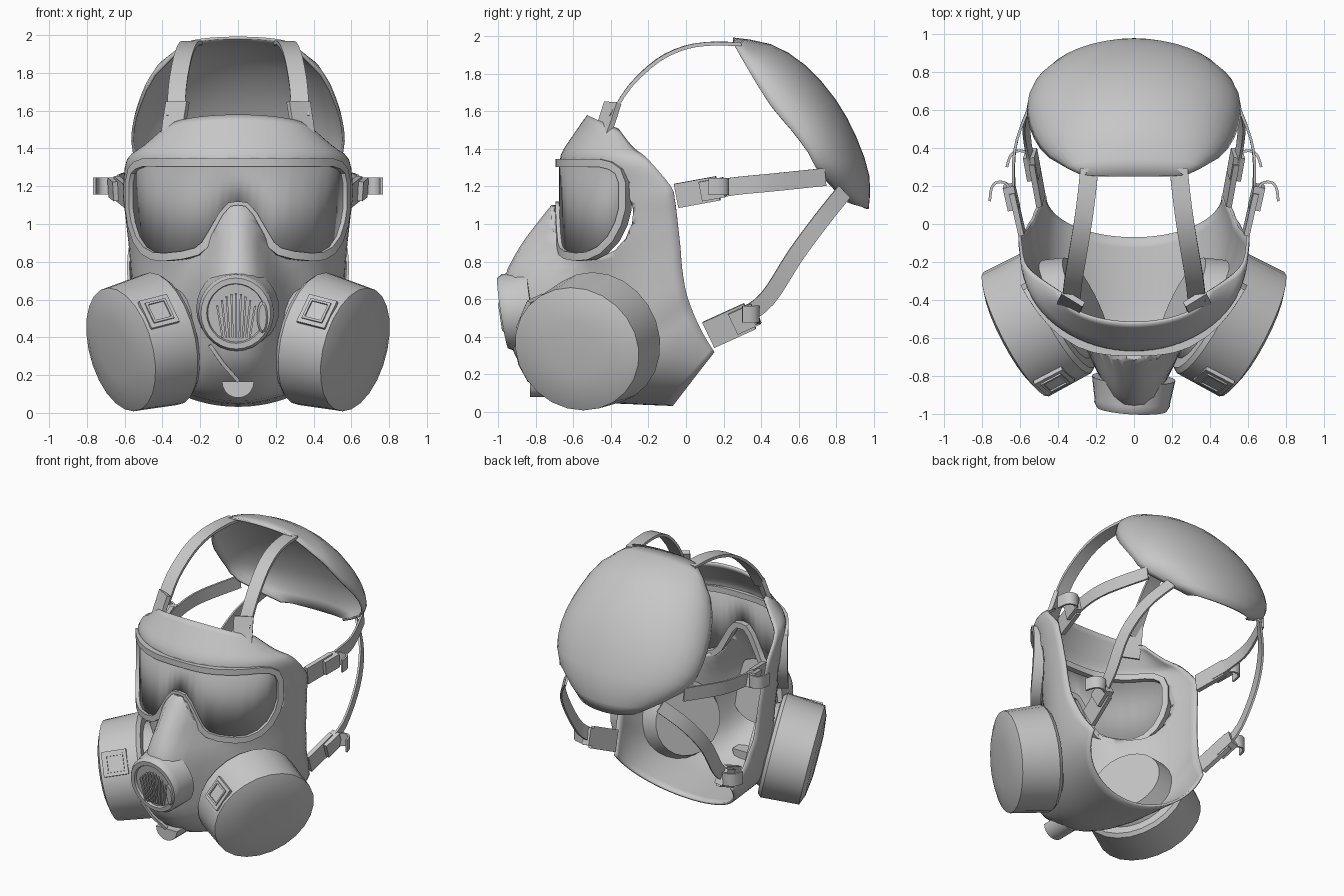
import bpy, bmesh, math
from mathutils import Vector

if "Cube" in bpy.data.objects:
    bpy.data.objects.remove(bpy.data.objects["Cube"])


def material(name, v):
    m = bpy.data.materials.new(name)
    m.diffuse_color = (v, v, v, 1)
    m.use_nodes = True
    m.node_tree.nodes["Principled BSDF"].inputs["Base Color"].default_value = m.diffuse_color
    return m


RUBBER = material("grey rubber", 0.57)
GLASS = material("dark grey lens", 0.42)


def finish(name, verts, faces, mat=RUBBER, mirror=False, shell=0.0, angle=35):
    """Make an object from points and faces, clean normals, shade by angle."""
    me = bpy.data.meshes.new(name)
    me.from_pydata([tuple(v) for v in verts], [], faces)
    bm = bmesh.new()
    bm.from_mesh(me)
    bmesh.ops.recalc_face_normals(bm, faces=bm.faces)
    bm.to_mesh(me)
    bm.free()
    me.materials.append(mat)
    ob = bpy.data.objects.new(name, me)
    bpy.context.collection.objects.link(ob)
    bpy.ops.object.select_all(action='DESELECT')
    ob.select_set(True)
    bpy.context.view_layer.objects.active = ob
    bpy.ops.object.shade_smooth_by_angle(angle=math.radians(angle))
    if shell:
        s = ob.modifiers.new("Shell", 'SOLIDIFY')
        s.thickness, s.offset = shell, 0
    if mirror:
        ob.modifiers.new("Mirror", 'MIRROR')
    return ob


def spline(pts, n):
    """Catmull-Rom refinement of tuples of any length."""
    out = []
    for i in range(len(pts) - 1):
        a, b, c, d = (pts[max(i - 1, 0)], pts[i], pts[i + 1],
                      pts[min(i + 2, len(pts) - 1)])
        for k in range(n):
            t = k / n
            out.append(tuple(0.5 * (2 * q + (r - p) * t + (2 * p - 5 * q + 4 * r - s) * t * t
                                    + (3 * q - p - 3 * r + s) * t ** 3)
                             for p, q, r, s in zip(a, b, c, d)))
    return out + [tuple(pts[-1])]


def loft(name, rows, half, sub, shell):
    """Rows: centre y, centre z, half width, edge y, edge z, bulge, bulge width."""
    verts, faces = [], []
    rows = spline(rows, sub)
    w = 2 * half + 1
    for yc, zc, hw, ye, ze, b, bw in rows:
        for i in range(w):
            t = (i - half) / half * math.pi / 2
            x, s = hw * math.sin(t), 1 - math.cos(t)
            y = yc + (ye - yc) * s - b * math.exp(-abs(x / bw) ** 3)
            verts.append((x, y, zc + (ze - zc) * s))
    for r in range(len(rows) - 1):
        for i in range(w - 1):
            a = r * w + i
            faces.append((a, a + 1, a + w + 1, a + w))
    return finish(name, verts, faces, shell=shell, angle=60)


def sweep(name, path, normal, width, thick, closed=False, mirror=False, sub=1):
    """Flat band along a path; normal(p, tangent) gives its facing direction."""
    pts = [Vector(p) for p in (spline(path, sub) if sub > 1 else path)]
    n = len(pts)
    verts, faces = [], []
    for i, p in enumerate(pts):
        if closed:
            t = pts[(i + 1) % n] - pts[i - 1]
        else:
            t = pts[min(i + 1, n - 1)] - pts[max(i - 1, 0)]
        t.normalize()
        nor = Vector(normal(p, t))
        nor = (nor - t * nor.dot(t)).normalized()
        side = t.cross(nor)
        for a, b in ((-1, -1), (1, -1), (1, 1), (-1, 1)):
            verts.append(p + side * (a * width / 2) + nor * (b * thick / 2))
    for i in range(n if closed else n - 1):
        j = (i + 1) % n
        for k in range(4):
            m = (k + 1) % 4
            faces.append((i * 4 + k, i * 4 + m, j * 4 + m, j * 4 + k))
    if not closed:
        faces += [(0, 1, 2, 3), tuple(4 * n - 4 + k for k in range(4))]
    return finish(name, verts, faces, mirror=mirror)


def turned(name, centre, axis, rings, seg=24, mirror=False):
    """Stack of ellipses along an axis: (offset, side radius, upright radius)."""
    c, n = Vector(centre), Vector(axis).normalized()
    v = (Vector((0, 0, 1)) - n * n.z).normalized()
    u = v.cross(n)
    verts, faces = [], []
    for off, ru, rv in rings:
        for i in range(seg):
            a = 2 * math.pi * i / seg
            verts.append(c + n * off + u * (ru * math.cos(a)) + v * (rv * math.sin(a)))
    for r in range(len(rings) - 1):
        for i in range(seg):
            j = (i + 1) % seg
            faces.append((r * seg + i, r * seg + j, (r + 1) * seg + j, (r + 1) * seg + i))
    faces += [tuple(range(seg)), tuple((len(rings) - 1) * seg + i for i in range(seg))]
    return finish(name, verts, faces, mirror=mirror), c, n, u, v


def prism(name, outline, y0, y1):
    n = len(outline)
    verts = [(x, y, z) for y in (y0, y1) for x, z in outline]
    faces = [tuple(range(n)), tuple(range(n, 2 * n))]
    faces += [(i, (i + 1) % n, n + (i + 1) % n, n + i) for i in range(n)]
    return finish(name, verts, faces)


# Face piece: chin edge, snout, eye level and forehead
face = loft("face_piece", [
    (-.07, .04, .47, .15, .32, 0, .30), (-.30, .05, .50, .10, .40, 0, .30),
    (-.50, .07, .52, .06, .48, .08, .30), (-.58, .16, .53, .03, .55, .18, .28),
    (-.60, .30, .55, .00, .64, .30, .25), (-.60, .50, .56, -.02, .76, .355, .23),
    (-.61, .70, .57, -.03, .88, .35, .20), (-.64, .87, .58, -.04, .97, .24, .14),
    (-.65, 1.02, .59, -.05, 1.06, .12, .11), (-.65, 1.14, .60, -.06, 1.13, .03, .08),
    (-.66, 1.25, .60, -.08, 1.20, 0, .08), (-.66, 1.36, .58, -.20, 1.34, 0, .08),
    (-.60, 1.46, .50, -.28, 1.40, 0, .08), (-.52, 1.575, .38, -.36, 1.50, 0, .08),
], 18, 3, 0.016)

# Lens: x, lower z, upper z of the right half
half = [(0, 1.1, 1.325), (.04, 1.095, 1.325), (.08, 1.05, 1.325), (.13, .96, 1.325),
        (.17, .89, 1.325), (.21, .855, 1.325), (.28, .835, 1.325), (.37, .825, 1.325),
        (.43, .83, 1.325), (.48, .86, 1.325), (.52, .92, 1.31), (.545, 1.0, 1.28),
        (.557, 1.08, 1.22)]
strips = [(-x, a, b) for x, a, b in half[:0:-1]] + half


def lens_y(x):
    return -.67 + .36 * (abs(x) / .57) ** 3


def lens_normal(p, t):
    return (math.copysign(1.08 / .57 * (p.x / .57) ** 2, p.x), -1, 0)


lens_verts = [(x, lens_y(x), z) for x, a, b in strips for z in (a, b)]
finish("lens", lens_verts, [(2 * i, 2 * i + 2, 2 * i + 3, 2 * i + 1)
                            for i in range(len(strips) - 1)], GLASS, shell=0.01)
outline = [(x, a) for x, a, b in strips] + [(x, b) for x, a, b in strips[::-1]]
sweep("lens_rim", [(x, lens_y(x) + .01, z) for x, z in outline], lens_normal,
      .042, .07, closed=True)

# Eye opening behind the lens
cutter = prism("eye_opening_cutter", outline, -1.2, -.15)
cutter.hide_render = True
cutter.hide_viewport = False
cutter.display_type = 'WIRE'
cut = face.modifiers.new("Eye opening", 'BOOLEAN')
cut.object, cut.operation, cut.solver = cutter, 'DIFFERENCE', 'EXACT'

# Filter drums with a square framed plate on the rim
_, c, n, u, v = turned("filter_drum", (.62, -.58, .335), (.86, -.45, -.22), [
    (-.42, .24, .24), (-.29, .29, .29), (-.285, .345, .34), (-.26, .365, .36),
    (0, .37, .335), (.025, .30, .27), (.04, .16, .15)], mirror=True)
f = u if u.y < 0 else -u
a = math.radians(30)
out = f * math.cos(a) + v * math.sin(a)
around = v * math.cos(a) - f * math.sin(a)
pc = c - n * .105 + out * .36
sweep("filter_plate", [pc - around * .085, pc + around * .085],
      lambda p, t: out, .17, .022, mirror=True)
ring = [pc + out * .01 + around * (i * .055) + n * (j * .055)
        for i, j in ((-1, -1), (1, -1), (1, 1), (-1, 1))]
sweep("filter_plate_frame", ring, lambda p, t: out, .018, .02, closed=True, mirror=True)

# Breathing valve with grille and side knob
vc = (-.01, -.95, .53)
turned("valve", vc, (-.06, -.98, -.15), [
    (-.14, .22, .22), (-.02, .20, .205), (.0, .20, .205), (.025, .185, .19),
    (.025, .155, .16), (.008, .15, .155)], seg=28)
for i in range(-4, 5):
    top = .10 - .004 * i * i
    sweep("grille_bar", [(vc[0] + i * .018, -.967 + .153 * .13, vc[2] - .13),
                         (vc[0] + i * .025, -.967 - .153 * top, vc[2] + top)],
          lambda p, t: (0, -1, 0), .010, .022)
turned("valve_knob", (.13, -.96, .51), (0, -1, -.15),
       [(-.03, .03, .085), (.02, .03, .085), (.03, .02, .07)], seg=16)

# Chin lever and half-round tab
sweep("chin_lever", [(-.15, -.90, .36), (-.08, -.88, .26), (0, -.83, .17)],
      lambda p, t: (0, -1, 0), .02, .025)
prism("chin_tab", [(.085 * math.cos(t), .165 + .085 * math.sin(t))
                   for t in [math.pi + math.pi * k / 10 for k in range(11)]], -.83, -.66)

# Head pad at the back
loft("head_pad", [
    (.25, 1.985, .27, .26, 1.95, 0, 1), (.45, 1.95, .44, .35, 1.79, 0, 1),
    (.63, 1.84, .52, .45, 1.63, 0, 1), (.79, 1.66, .555, .56, 1.50, 0, 1),
    (.90, 1.46, .55, .65, 1.38, 0, 1), (.97, 1.25, .49, .71, 1.27, 0, 1),
    (.965, 1.08, .25, .86, 1.12, 0, 1)], 10, 2, 0.014)


def outward(p, t):
    return (1, .3, 0)


def radial(p, t):
    return (0, p.y - .1, p.z - 1.3)


def curl(p, t):
    return t.cross(Vector((0, 0, 1)))


# Straps
sweep("top_strap", [(.33, -.40, 1.57), (.32, -.30, 1.73), (.295, -.15, 1.87),
                    (.27, 0, 1.94), (.25, .15, 1.96), (.235, .29, 1.955)],
      radial, .095, .02, mirror=True, sub=3)
sweep("forehead_tab", [(.35, -.46, 1.44), (.335, -.42, 1.55), (.32, -.39, 1.645)],
      lambda p, t: (.5, -.8, .3), .13, .03, mirror=True)
sweep("upper_strap", [(.62, .08, 1.17), (.635, .25, 1.2), (.615, .45, 1.22),
                      (.50, .74, 1.25)], outward, .095, .014, mirror=True, sub=4)
sweep("lower_strap", [(.53, .28, .49), (.56, .43, .60), (.565, .58, .83),
                      (.50, .72, 1.02), (.38, .84, 1.17)], outward, .09, .014,
      mirror=True, sub=4)

# Buckles: base, clasp and curled release tab
for kind, p0, p1, wide, hook in (
        ("upper", (.59, -.05, 1.15), (.64, .17, 1.19), .13,
         [(.64, .14, 1.19), (.67, .21, 1.2), (.72, .22, 1.2), (.75, .19, 1.2), (.76, .12, 1.2)]),
        ("lower", (.49, .12, .41), (.53, .34, .51), .15,
         [(.53, .30, .50), (.56, .37, .51), (.61, .385, .52), (.65, .36, .52), (.67, .30, .52)])):
    p0, p1 = Vector(p0), Vector(p1)
    sweep(kind + "_buckle_base", [p0, p1], outward, wide, .03, mirror=True)
    lift = Vector((.012, 0, 0))
    sweep(kind + "_buckle_clasp", [p0.lerp(p1, .6) + lift, p0.lerp(p1, 1.15) + lift],
          outward, wide * .8, .06, mirror=True)
    sweep(kind + "_release_tab", hook, curl, .09, .014, mirror=True, sub=3)
